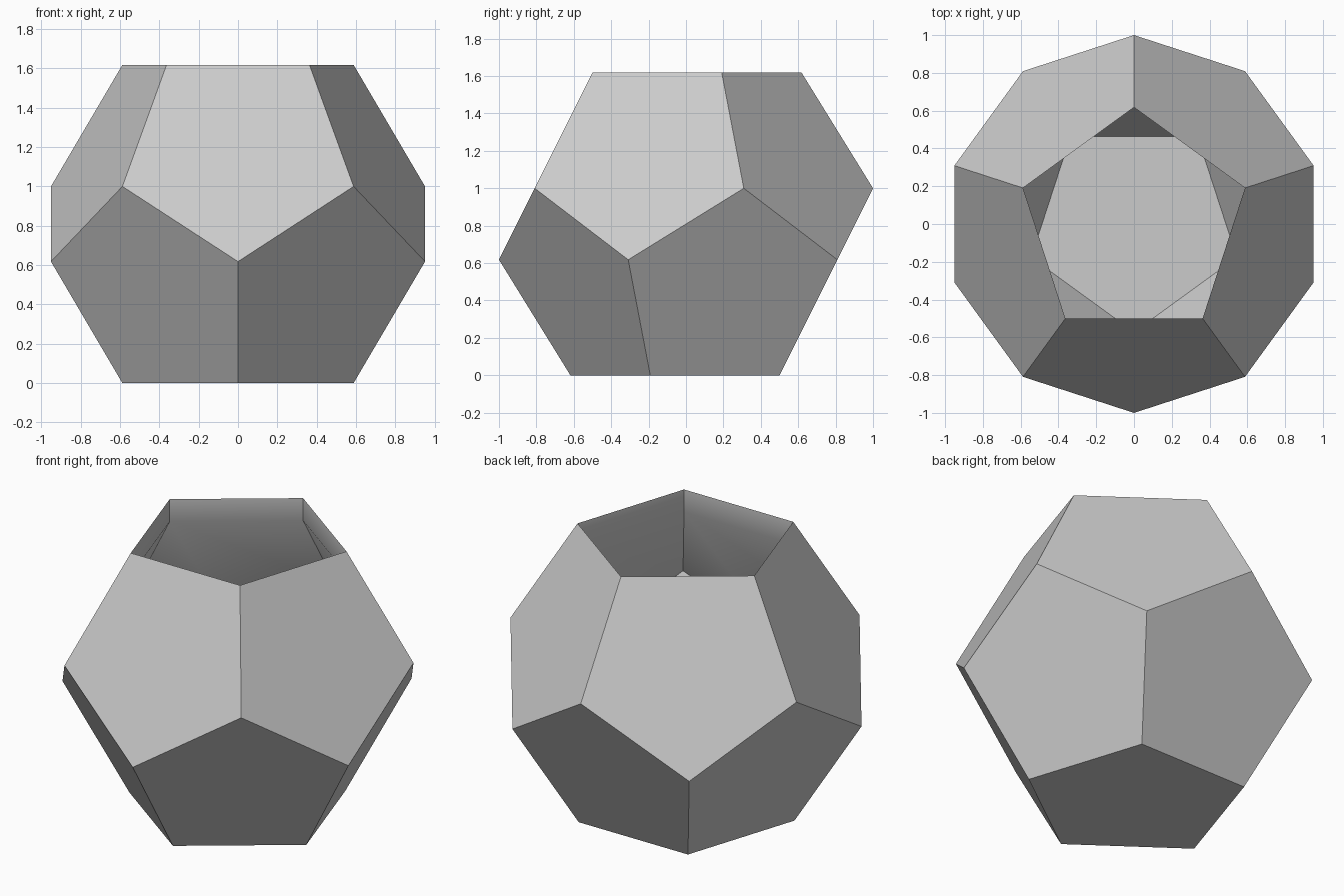
import bpy
import bmesh
from math import sin, cos, pi, sqrt, radians

cube = bpy.data.objects.get("Cube")
if cube:
    bpy.data.objects.remove(cube, do_unlink=True)

PHI = (1 + sqrt(5)) / 2
SMALL = 1 / PHI            # radius of the bottom and the rim
HALF = PHI / 2             # centre height, also the inner sphere radius
WALL = 0.06                # wall thickness


def material(name, value):
    mat = bpy.data.materials.new(name)
    mat.use_nodes = True
    colour = (value, value, value, 1)
    mat.diffuse_color = colour
    mat.node_tree.nodes["Principled BSDF"].inputs["Base Color"].default_value = colour
    return mat


def ring(bm, radius, z, start):
    """Five points around the vertical axis."""
    return [bm.verts.new((radius * cos(start + i * 2 * pi / 5),
                          radius * sin(start + i * 2 * pi / 5), z)) for i in range(5)]


def open_shell(bm, scale, top):
    """Eleven pentagons of a dodecahedron, left open above the top ring."""
    up, down = pi / 2, pi / 2 + pi / 5

    def level(z):
        return HALF + (z - HALF) * scale
    high = ring(bm, scale, level(1), up)
    low = ring(bm, scale, level(SMALL), down)
    base = ring(bm, SMALL * scale, level(0), down)
    faces = [bm.faces.new(base[::-1])]
    for i in range(5):
        j = (i + 1) % 5
        faces.append(bm.faces.new((top[i], high[i], low[i], high[j], top[j])))
        faces.append(bm.faces.new((base[i], base[j], low[j], high[j], low[i])))
    return faces


bm = bmesh.new()

# Outer shell and cavity, joined by an upright lip at the rim
rim = ring(bm, SMALL, PHI, pi / 2)
lip = ring(bm, SMALL, PHI - WALL * sqrt(5), pi / 2)
open_shell(bm, 1, rim)
open_shell(bm, 1 - WALL / HALF, lip)
for i in range(5):
    j = (i + 1) % 5
    bm.faces.new((rim[i], rim[j], lip[j], lip[i]))
bmesh.ops.recalc_face_normals(bm, faces=bm.faces)

mesh = bpy.data.meshes.new("faceted_planter")
bm.to_mesh(mesh)
bm.free()
mesh.materials.append(material("light grey", 0.6))
planter = bpy.data.objects.new("faceted_planter", mesh)
bpy.context.collection.objects.link(planter)

# Crisp facets, with the lip blending softly into the cavity
bpy.context.view_layer.objects.active = planter
planter.select_set(True)
bpy.ops.object.shade_smooth_by_angle(angle=radians(30))
